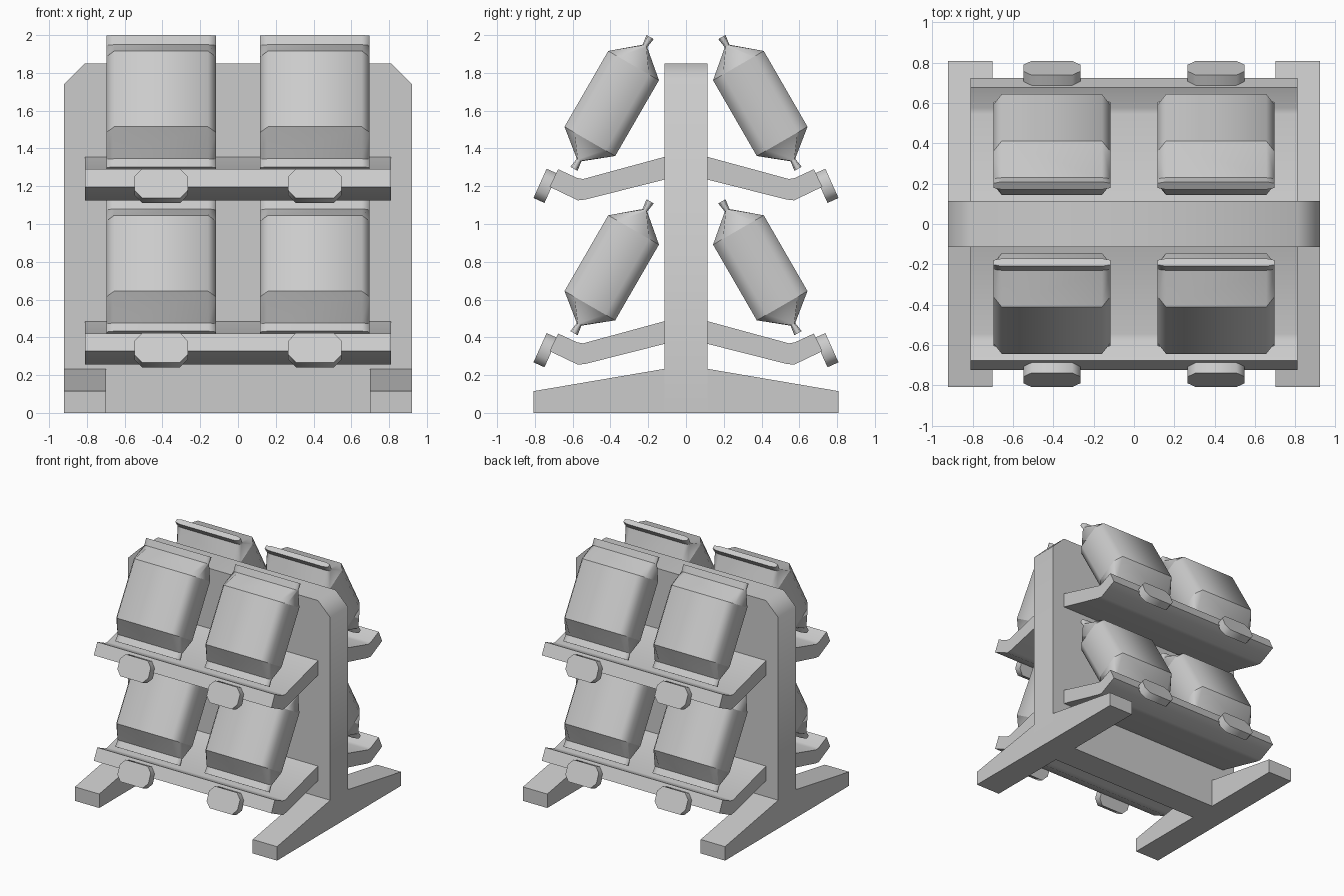
import bpy, bmesh, math
from mathutils import Vector

if "Cube" in bpy.data.objects:
    bpy.data.objects.remove(bpy.data.objects["Cube"])

grey = bpy.data.materials.new("light grey")
grey.diffuse_color = (0.6, 0.6, 0.6, 1)
grey.use_nodes = True
grey.node_tree.nodes["Principled BSDF"].inputs["Base Color"].default_value = grey.diffuse_color


def finish(bm, name, angle=None):
    bmesh.ops.recalc_face_normals(bm, faces=bm.faces)
    me = bpy.data.meshes.new(name)
    bm.to_mesh(me)
    bm.free()
    me.materials.append(grey)
    ob = bpy.data.objects.new(name, me)
    bpy.context.collection.objects.link(ob)
    if angle:
        bpy.ops.object.select_all(action='DESELECT')
        ob.select_set(True)
        bpy.context.view_layer.objects.active = ob
        bpy.ops.object.shade_smooth_by_angle(angle=math.radians(angle))
    return ob


def prism(name, points, depth, angle=None):
    """Extrude a closed 3D outline along the depth vector."""
    bm = bmesh.new()
    face = bm.faces.new([bm.verts.new(p) for p in points])
    ext = bmesh.ops.extrude_face_region(bm, geom=[face])
    moved = [g for g in ext["geom"] if isinstance(g, bmesh.types.BMVert)]
    bmesh.ops.translate(bm, verts=moved, vec=Vector(depth))
    return finish(bm, name, angle)


def octagon(a, b, ca, cb):
    """Rectangle of half sizes a, b with cut corners."""
    return [(a, b - cb), (a - ca, b), (ca - a, b), (-a, b - cb),
            (-a, cb - b), (ca - a, -b), (a - ca, -b), (a, cb - b)]


def bag(name, x, side, dz):
    """Filled pouch: cut-corner sections lofted along an axis leaning 30 degrees."""
    axis = Vector((0, 0.5 * side, -0.866))
    out = Vector((0, 0.866 * side, 0.5))
    start = Vector((x, 0.19 * side, 1.99 + dz))
    stations = [(0, 0.022), (0.055, 0.014), (0.175, 0.155),
                (0.638, 0.155), (0.752, 0.014), (0.806, 0.022)]
    bm = bmesh.new()
    rings = []
    for s, t in stations:
        rings.append([bm.verts.new(start + axis * s + Vector((px, 0, 0)) + out * pt)
                      for px, pt in octagon(0.29, t, 0.042, t * 0.39)])
    for r0, r1 in zip(rings, rings[1:]):
        for i in range(8):
            j = (i + 1) % 8
            bm.faces.new((r0[i], r0[j], r1[j], r1[i])).smooth = True
    bm.faces.new(rings[0])
    bm.faces.new(rings[-1])
    # creases around each section stay sharp
    for r in rings:
        for i in range(8):
            bm.edges.get((r[i], r[(i + 1) % 8])).smooth = False
    finish(bm, name)


# central upright panel with cut top corners
panel = [(-0.922, 0), (0.922, 0), (0.922, 1.74), (0.81, 1.85), (-0.81, 1.85), (-0.922, 1.74)]
prism("back_panel", [(x, -0.115, z) for x, z in panel], (0, 0.23, 0), 50)

foot = [(0.115, 0), (0.808, 0), (0.808, 0.115), (0.115, 0.233)]
shelf = [(0.115, 1.355), (0.545, 1.238), (0.575, 1.243), (0.677, 1.29),
         (0.722, 1.197), (0.572, 1.125), (0.53, 1.13), (0.115, 1.235)]

for side, label in ((-1, "front"), (1, "back")):
    # sloping feet
    for x, end in ((-0.922, "left"), (0.7, "right")):
        prism(f"{label}_{end}_foot", [(x, y * side, z) for y, z in foot], (0.222, 0, 0))
    for dz, level in ((0, "upper"), (-0.87, "lower")):
        # bent shelf
        prism(f"{label}_{level}_shelf",
              [(-0.81, y * side, z + dz) for y, z in shelf], (1.62, 0, 0), 50)
        for x, end in ((-0.407, "left"), (0.407, "right")):
            bag(f"{label}_{level}_{end}_bag", x, side, dz)
            # tilted tag on the shelf lip
            down = Vector((0, 0.41 * side, -0.91))
            normal = Vector((0, 0.91 * side, 0.41))
            centre = Vector((x, 0.7435 * side, 1.202 + dz)) - normal * 0.032
            prism(f"{label}_{level}_{end}_tag",
                  [centre + Vector((px, 0, 0)) + down * pu
                   for px, pu in octagon(0.141, 0.085, 0.04, 0.045)],
                  normal * 0.064, 60)
